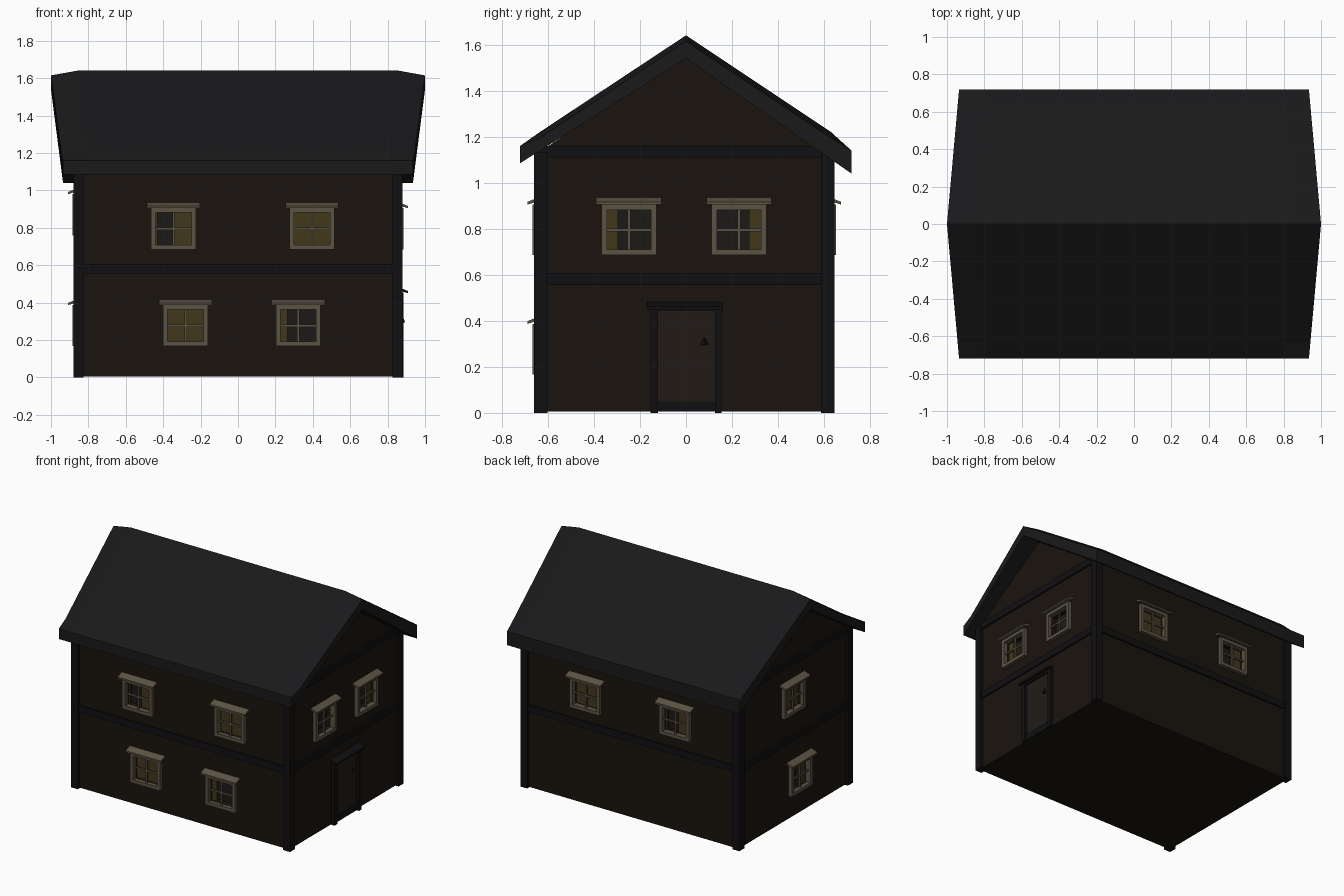
import bpy, bmesh
from math import pi
from mathutils import Matrix, Vector

if "Cube" in bpy.data.objects:
    bpy.data.objects.remove(bpy.data.objects["Cube"])

def mat(name, rgb):
    m = bpy.data.materials.new(name)
    m.diffuse_color = (*rgb, 1)
    m.use_nodes = True
    m.node_tree.nodes["Principled BSDF"].inputs["Base Color"].default_value = m.diffuse_color
    return m

ROOF = mat("slate", (0.010, 0.010, 0.011))
WALL = mat("plaster", (0.010, 0.007, 0.004))
BEAM = mat("dark_timber", (0.005, 0.005, 0.006))
FRAME = mat("window_timber", (0.105, 0.088, 0.058))
CURTAIN = mat("curtain", (0.055, 0.038, 0.012))
PANE = mat("dark_glass", (0.012, 0.010, 0.009))
DOOR = mat("door_wood", (0.015, 0.011, 0.008))

def finish(bm, name, m=None, matrix=None):
    if matrix:
        bmesh.ops.transform(bm, matrix=matrix, verts=bm.verts)
    bmesh.ops.recalc_face_normals(bm, faces=bm.faces)
    me = bpy.data.meshes.new(name)
    bm.to_mesh(me)
    bm.free()
    ob = bpy.data.objects.new(name, me)
    bpy.context.collection.objects.link(ob)
    if m:
        me.materials.append(m)
    return ob

def add_box(bm, x0, x1, y0, y1, z0, z1):
    t = Matrix.Translation(((x0 + x1) / 2, (y0 + y1) / 2, (z0 + z1) / 2))
    s = Matrix.Diagonal((x1 - x0, y1 - y0, z1 - z0, 1))
    bmesh.ops.create_cube(bm, size=1, matrix=t @ s)

def boxes(name, m, dims, matrix=None):
    bm = bmesh.new()
    for d in dims:
        add_box(bm, *d)
    return finish(bm, name, m, matrix)

def loft(name, m, sections, matrix=None):
    # closed loops bridged in order, capped at both ends
    bm = bmesh.new()
    rings = [[bm.verts.new(p) for p in s] for s in sections]
    n = len(rings[0])
    for a, b in zip(rings, rings[1:]):
        for i in range(n):
            j = (i + 1) % n
            bm.faces.new((a[i], a[j], b[j], b[i]))
    bm.faces.new(rings[0])
    bm.faces.new(rings[-1])
    return finish(bm, name, m, matrix)

# Wall frames: local x runs along the wall, local -y points outward
def side(origin, angle):
    return Matrix.Translation(Vector(origin)) @ Matrix.Rotation(angle, 4, 'Z')

YF, YB, XW = -0.64, 0.625, 0.86
FRONT = side((0, YF, 0), 0)
RIGHT = side((XW, 0, 0), pi / 2)
BACK = side((0, YB, 0), pi)
LEFT = side((-XW, 0, 0), -pi / 2)

# House body with gables
gable = [(YF, 0.005), (YB, 0.005), (YB, 1.13), (0, 1.57), (YF, 1.13)]
walls = loft("walls", WALL, [[(x, y, z) for y, z in gable] for x in (-XW, XW)])

# Corner posts
boxes("corner_posts", BEAM, [(x, x + 0.055, y, y + 0.058, 0, 1.13)
      for x in (-0.88, 0.825) for y in (-0.66, 0.587)])

# Horizontal beams round the house
for name, z0, z1 in (("floor_beam", 0.555, 0.605), ("top_beam", 1.11, 1.16)):
    dims = [(s * XW - 0.012, s * XW + 0.012, -0.65, 0.635, z0, z1) for s in (-1, 1)]
    if z0 < 1:
        dims += [(-0.87, 0.87, y - 0.012, y + 0.012, z0, z1) for y in (YF, YB)]
    boxes(name, BEAM, dims)

# Roof slab: border drooping slightly past the walls, ends raked out to the ridge
top = [(-0.72, 1.16), (-0.635, 1.22), (0, 1.64), (0.63, 1.22), (0.718, 1.14)]
under = [(0.718, 1.04), (0, 1.54), (-0.72, 1.085)]
sections = []
for x, droop in ((-1, 0.025), (-0.86, 0), (0.86, 0), (1, 0.025)):
    ring = []
    for i, (y, z) in enumerate(top + under):
        xx = x * (1 - 0.09 * abs(y))
        ring.append((xx, y, z - (droop if i in (1, 2, 3) else 0)))
    sections.append(ring)
loft("roof", ROOF, sections)

def awning(name, m, u, half, z, depth, matrix):
    # small sloping board over an opening
    prof = [(0.01, z + 0.035), (-depth, z + 0.012), (-depth, z), (0.01, z + 0.018)]
    loft(name, m, [[(u + s * half, y, zz) for y, zz in prof] for s in (-1, 1)], matrix)

cut = bmesh.new()

def window(label, matrix, u, z, curtains):
    w, h, t, d = 0.12, 0.11, 0.024, 0.026
    iw, ih = w - t, h - t
    # frame, then thin glazing bars
    boxes(label + "_frame", FRAME, [
        (u - w, u - iw, -d, 0.01, z - h, z + h), (u + iw, u + w, -d, 0.01, z - h, z + h),
        (u - iw, u + iw, -d, 0.01, z - h, z - ih), (u - iw, u + iw, -d, 0.01, z + ih, z + h),
        (u - 0.006, u + 0.006, -0.012, 0.0, z - ih, z + ih),
        (u - iw, u + iw, -0.011, -0.001, z - 0.006, z + 0.006)], matrix)
    awning(label + "_awning", FRAME, u, 0.142, z + h, 0.048, matrix)
    boxes(label + "_glass", PANE, [(u - iw, u + iw, 0.045, 0.055, z - ih, z + ih)], matrix)
    boxes(label + "_curtain", CURTAIN, [(u + a * iw, u + b * iw, 0.02, 0.026, z - ih, z + ih)
                                        for a, b in curtains], matrix)
    tmp = bmesh.new()
    add_box(tmp, u - iw, u + iw, -0.05, 0.05, z - ih, z + ih)
    me = bpy.data.meshes.new("tmp")
    tmp.transform(matrix)
    tmp.to_mesh(me)
    tmp.free()
    cut.from_mesh(me)
    bpy.data.meshes.remove(me)

closed = [(-1, 1)]
half = [(0.02, 1), (-1, -0.88)]
UP, LOW = 0.795, 0.277
window("front_upper_left_window", FRONT, -0.345, UP, half)
window("front_upper_right_window", FRONT, 0.395, UP, closed)
window("front_lower_left_window", FRONT, -0.28, LOW, closed)
window("front_lower_right_window", FRONT, 0.322, LOW, [(-1, -0.6)])
window("right_front_window", RIGHT, -0.248, UP, [(-1, -0.5)])
window("right_back_window", RIGHT, 0.23, UP, [(0.45, 1)])
window("back_left_window", BACK, -0.36, UP, closed)
window("back_right_window", BACK, 0.36, UP, half)
window("left_upper_window", LEFT, -0.01, 0.87, closed)
window("left_lower_window", LEFT, 0.07, LOW, half)

# Window recesses cut into the walls
cutter = finish(cut, "window_cutter")
cutter.hide_render = True
cutter.hide_viewport = True
mod = walls.modifiers.new("recesses", 'BOOLEAN')
mod.object = cutter
mod.operation = 'DIFFERENCE'
mod.solver = 'EXACT'

# Door on the right side
boxes("door_frame", BEAM, [(-0.155, -0.122, -0.025, 0.01, 0, 0.455),
                           (0.125, 0.155, -0.025, 0.01, 0, 0.455),
                           (-0.122, 0.125, -0.02, 0.01, 0.445, 0.46),
                           (-0.122, 0.125, -0.012, 0.01, 0.005, 0.05)], RIGHT)
boxes("door", DOOR, [(-0.122, 0.125, -0.006, 0.01, 0.05, 0.445)], RIGHT)
awning("door_awning", BEAM, -0.005, 0.165, 0.45, 0.05, RIGHT)
bm = bmesh.new()
bmesh.ops.create_cone(bm, cap_ends=True, segments=4, radius1=0.018, radius2=0.004, depth=0.03,
                      matrix=Matrix.Translation((0.08, -0.016, 0.31)))
finish(bm, "door_knob", BEAM, RIGHT)
